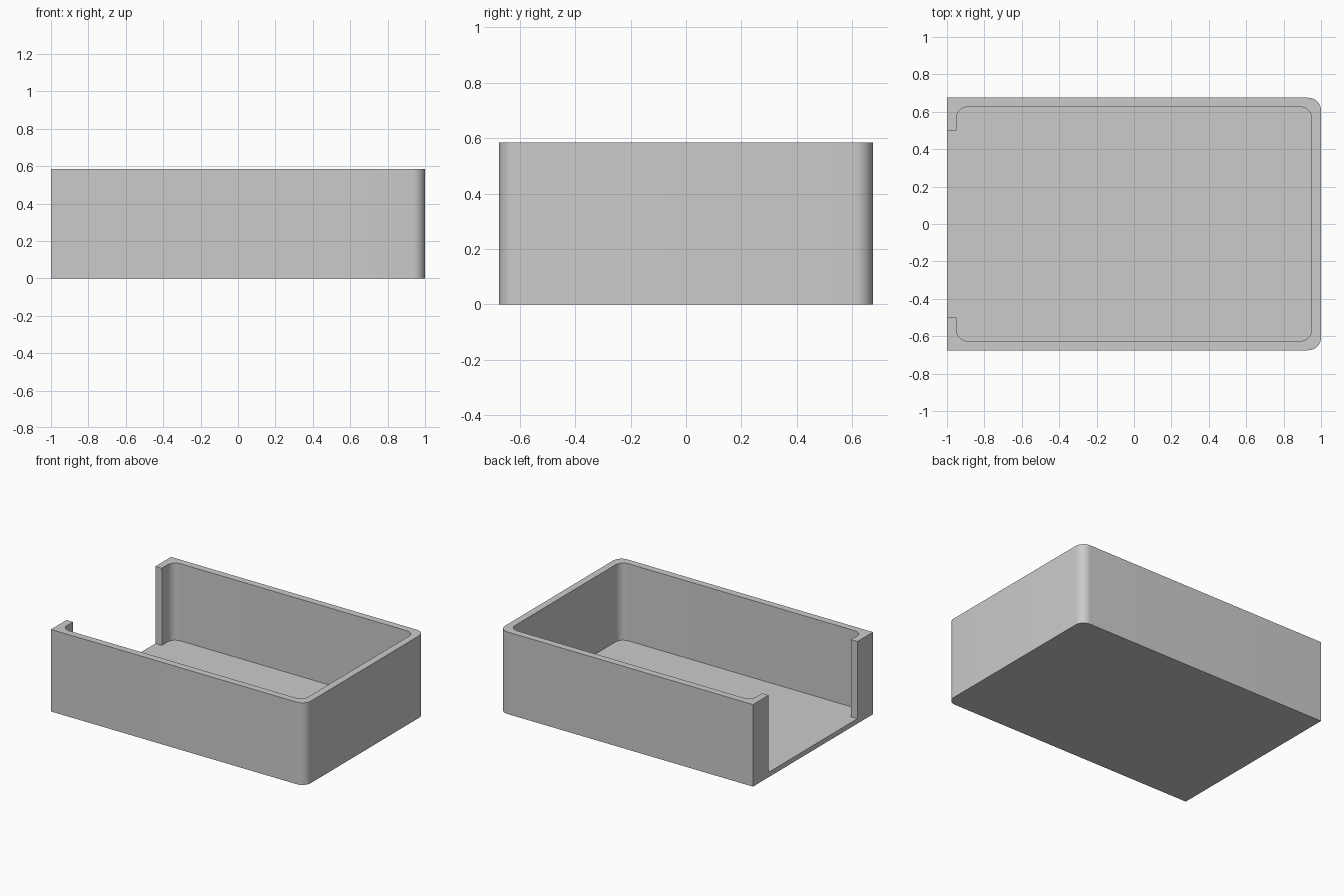
import bpy
import bmesh
from math import cos, sin, pi, radians

cube = bpy.data.objects.get("Cube")
if cube:
    bpy.data.objects.remove(cube, do_unlink=True)

HALF_X, HALF_Y, HEIGHT = 1.0, 0.675, 0.584
WALL, FLOOR = 0.05, 0.035
OUTER_R, INNER_R = 0.067, 0.06
OPENING = 0.5   # half width of the opening in the end wall
STEPS = 10

# One colour
grey = bpy.data.materials.new("plain grey")
grey.use_nodes = True
colour = (0.6, 0.6, 0.6, 1.0)
grey.diffuse_color = colour
grey.node_tree.nodes["Principled BSDF"].inputs["Base Color"].default_value = colour


def corner(sx, sy, hx, hy, r):
    """Points of a rounded corner, counter-clockwise."""
    start = {(1, -1): -pi / 2, (1, 1): 0, (-1, 1): pi / 2, (-1, -1): pi}[sx, sy]
    angles = [start + pi / 2 * i / STEPS for i in range(STEPS + 1)]
    return [(sx * (hx - r) + r * cos(a), sy * (hy - r) + r * sin(a)) for a in angles]


def prism(name, outline, z0, z1):
    """Closed solid from a flat outline."""
    bm = bmesh.new()
    face = bm.faces.new([bm.verts.new((x, y, z0)) for x, y in outline])
    result = bmesh.ops.extrude_face_region(bm, geom=[face])
    for v in result["geom"]:
        if isinstance(v, bmesh.types.BMVert):
            v.co.z = z1
    bmesh.ops.recalc_face_normals(bm, faces=bm.faces)
    mesh = bpy.data.meshes.new(name)
    bm.to_mesh(mesh)
    bm.free()
    mesh.materials.append(grey)
    obj = bpy.data.objects.new(name, mesh)
    bpy.context.collection.objects.link(obj)
    return obj


# Outer block: rounded at the closed end, square at the open end
outer = corner(1, -1, HALF_X, HALF_Y, OUTER_R) + corner(1, 1, HALF_X, HALF_Y, OUTER_R)
outer += [(-HALF_X, HALF_Y), (-HALF_X, -HALF_Y)]
tray = prism("open_ended_tray", outer, 0, HEIGHT)

# Cavity with rounded corners, running out through the end opening
ix, iy = HALF_X - WALL, HALF_Y - WALL
cavity = corner(1, -1, ix, iy, INNER_R) + corner(1, 1, ix, iy, INNER_R)
cavity += corner(-1, 1, ix, iy, INNER_R)
cavity += [(-ix, OPENING), (-HALF_X - 0.1, OPENING),
           (-HALF_X - 0.1, -OPENING), (-ix, -OPENING)]
cavity += corner(-1, -1, ix, iy, INNER_R)
cutter = prism("cavity_cutter", cavity, FLOOR, HEIGHT + 0.1)
cutter.hide_render = True

# Hollow out the block
cut = tray.modifiers.new("hollow", 'BOOLEAN')
cut.operation = 'DIFFERENCE'
cut.solver = 'EXACT'
cut.object = cutter
bpy.context.view_layer.update()
evaluated = tray.evaluated_get(bpy.context.evaluated_depsgraph_get())
hollow = bpy.data.meshes.new_from_object(evaluated)
tray.modifiers.clear()
tray.data = hollow
bpy.data.objects.remove(cutter, do_unlink=True)

# Smooth round corners, sharp rims
for obj in bpy.context.selected_objects:
    obj.select_set(False)
tray.select_set(True)
bpy.context.view_layer.objects.active = tray
bpy.ops.object.shade_smooth_by_angle(angle=radians(30))
